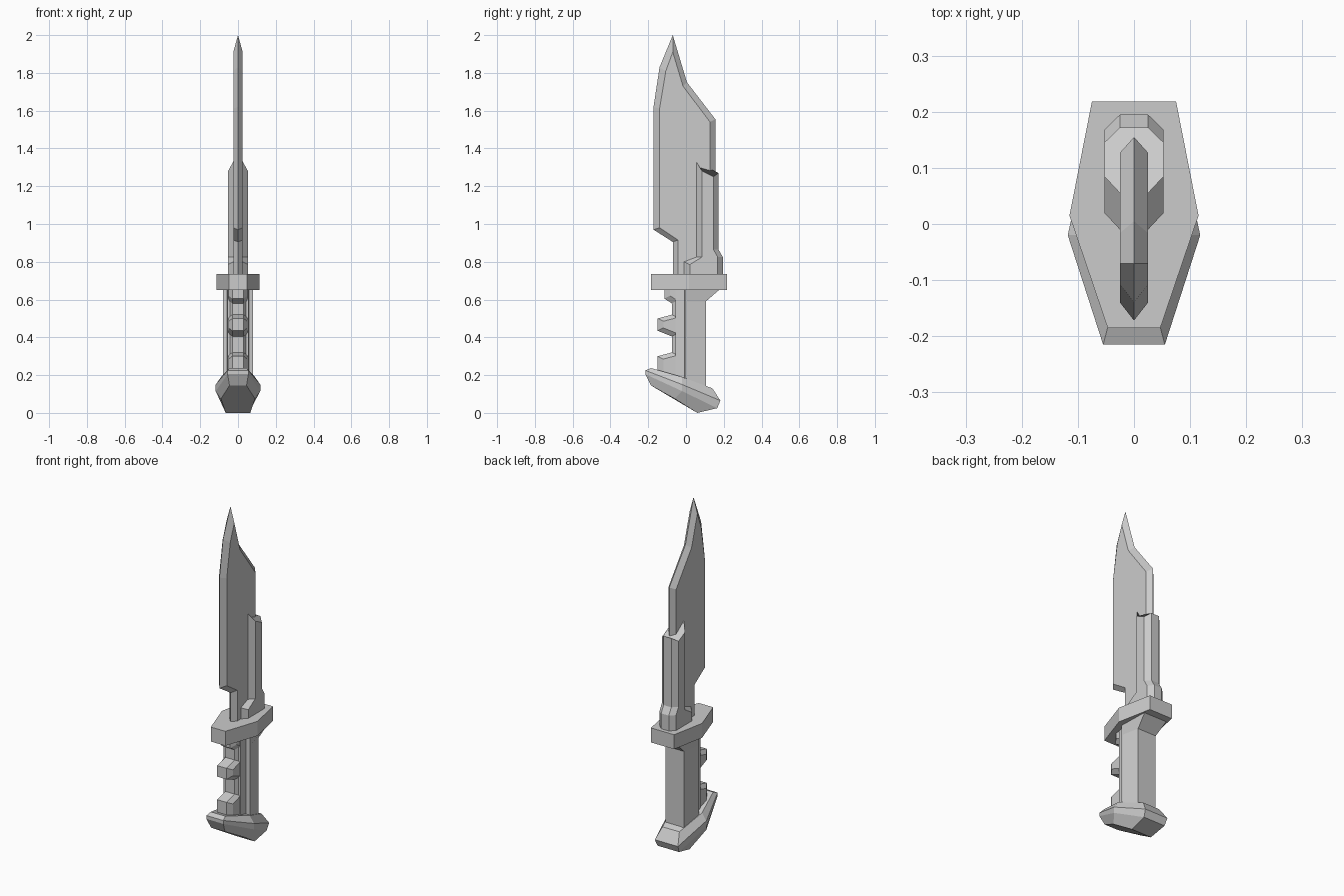
import bpy
import bmesh

cube = bpy.data.objects.get("Cube")
if cube:
    bpy.data.objects.remove(cube, do_unlink=True)

grey = bpy.data.materials.new("plain_grey")
grey.use_nodes = True
colour = (0.6, 0.6, 0.6, 1)
grey.diffuse_color = colour
grey.node_tree.nodes["Principled BSDF"].inputs["Base Color"].default_value = colour


def loft(name, rings):
    """Skin matching closed rings of points and cap both ends."""
    bm = bmesh.new()
    loops = [[bm.verts.new(p) for p in ring] for ring in rings]
    for low, high in zip(loops, loops[1:]):
        for i in range(len(low)):
            j = (i + 1) % len(low)
            bm.faces.new((low[i], low[j], high[j], high[i]))
    bm.faces.new(loops[0])
    bm.faces.new(loops[-1])
    bmesh.ops.recalc_face_normals(bm, faces=bm.faces)
    mesh = bpy.data.meshes.new(name)
    bm.to_mesh(mesh)
    bm.free()
    mesh.materials.append(grey)
    obj = bpy.data.objects.new(name, mesh)
    bpy.context.collection.objects.link(obj)
    return obj


def mirrored(half):
    """Close a half ring by adding its reflection across x = 0."""
    return half + [(-x, y, z) for x, y, z in reversed(half)]


def slab(x, profile):
    """Place a side profile of (y, z) points at a given x."""
    return [(x, y, z) for y, z in profile]


# Blade: sharp outline in the middle, inset flats on both sides
edge = [(-.07, 2), (-.14, 1.83), (-.172, 1.62), (-.172, .97), (-.07, .905),
        (-.07, .7), (.155, .7), (.155, 1.555), (.005, 1.75)]
flat = [(-.07, 1.91), (-.107, 1.81), (-.14, 1.61), (-.14, .98), (-.042, .915),
        (-.042, .7), (.127, .7), (.127, 1.54), (-.016, 1.73)]
loft("blade", [slab(-.025, flat), slab(0, edge), slab(.025, flat)])

# Spine sleeve: chamfered sleeve with a wider foot and a slanted top
widths = (.025, .053, .053, .025)
sleeve = [
    [(-.01, .7), (.02, .7), (.168, .7), (.195, .7)],
    [(-.01, .8), (.02, .785), (.168, .825), (.195, .825)],
    [(.055, .825), (.085, .825), (.145, .865), (.172, .865)],
    [(.055, 1.33), (.085, 1.28), (.145, 1.25), (.172, 1.27)],
]
loft("spine_sleeve", [mirrored([(w, y, z) for w, (y, z) in zip(widths, row)])
                      for row in sleeve])

# Guard: six-sided plate
plan = [(.047, -.185), (.115, .015), (.075, .218)]
loft("guard", [mirrored([(x, y, z) for x, y in plan]) for z in (.65, .735)])

# Handle core: ridged sides, flaring at the back under the guard
core = [(.055, -.055), (.058, -.008), (.08, -.005), (.08, .005), (.06, .105)]
flare = core[:-1] + [(.075, .18)]
levels = [(core, .1), (core, .59), (flare, .655)]
loft("handle", [mirrored([(x, y, z) for x, y in shape]) for shape, z in levels])

# Finger grip: toothed profile with bevelled sides; third value insets the bevel
teeth = [(-.115, .66, 0), (-.115, .605, 1), (-.075, .58, 1), (-.075, .52, -1),
         (-.15, .5, -1), (-.15, .435, 1), (-.075, .405, 1), (-.075, .32, -1),
         (-.15, .3, -1), (-.15, .19, 0)]
back = [(0, .19), (0, .66)]
front = [(y, z) for y, z, s in teeth] + back
inset = [(y + .03, z + .015 * s) for y, z, s in teeth] + back
loft("finger_grip", [slab(-.05, inset), slab(-.03, front),
                     slab(.03, front), slab(.05, inset)])

# Pommel: tilted six-sided block, from underside to top
pommel = [
    [(.045, -.185, .145), (.09, -.06, .075), (.065, .06, 0)],
    [(.055, -.215, .205), (.118, -.02, .115), (.07, .165, .025)],
    [(.055, -.215, .225), (.118, -.02, .15), (.075, .182, .065)],
    [(.047, -.185, .237), (.09, -.02, .19), (.055, .14, .13)],
]
loft("pommel", [mirrored(ring) for ring in pommel])
